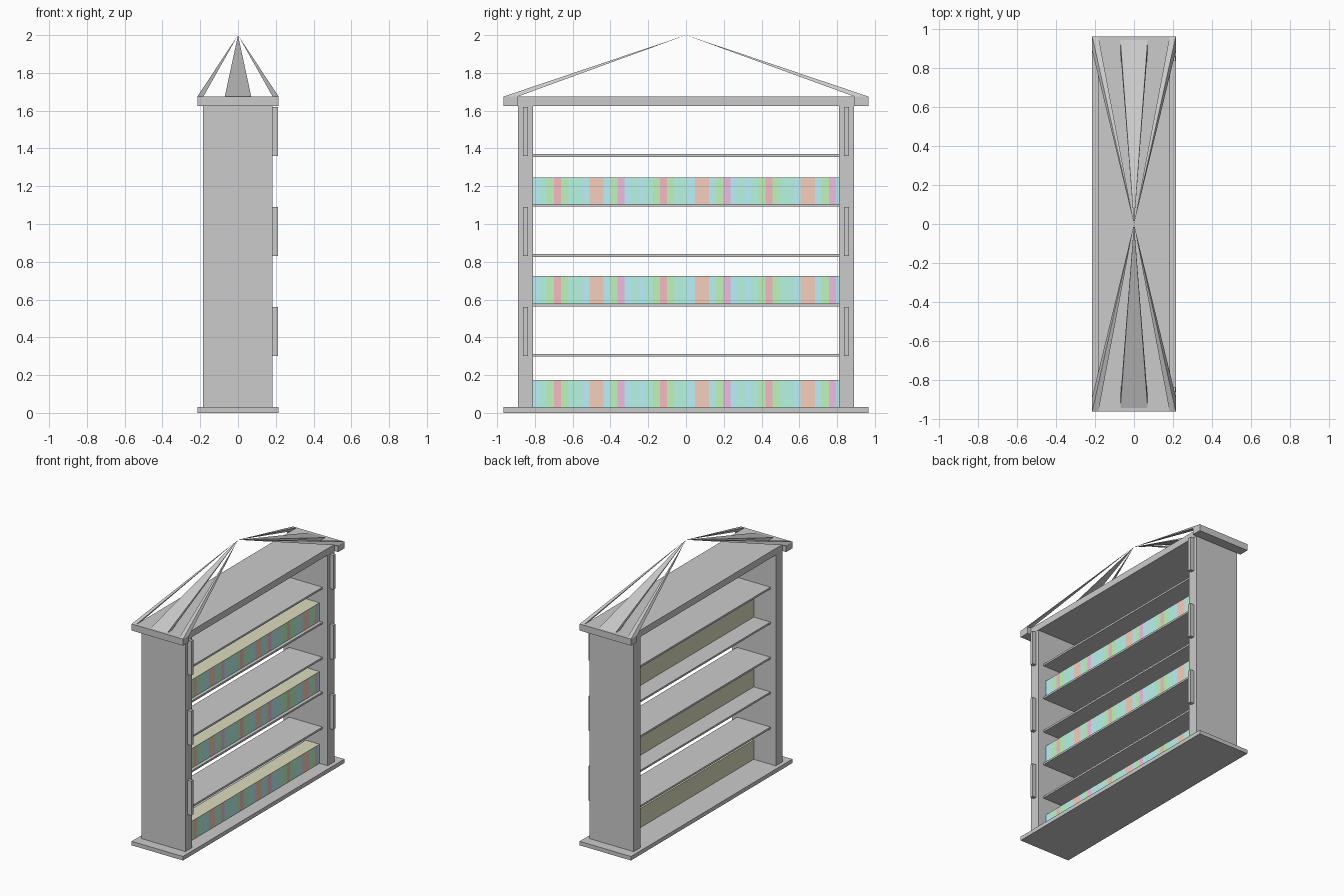
import bpy, bmesh
from mathutils import Vector

if "Cube" in bpy.data.objects:
    bpy.data.objects.remove(bpy.data.objects["Cube"])


def finish(name, bm):
    bmesh.ops.recalc_face_normals(bm, faces=bm.faces)
    mesh = bpy.data.meshes.new(name)
    bm.to_mesh(mesh)
    bm.free()
    obj = bpy.data.objects.new(name, mesh)
    bpy.context.collection.objects.link(obj)
    return obj


def box_bm(x0, x1, y0, y1, z0, z1):
    bm = bmesh.new()
    bmesh.ops.create_cube(bm, size=1)
    for v in bm.verts:
        v.co = Vector((x1 if v.co.x > 0 else x0,
                       y1 if v.co.y > 0 else y0,
                       z1 if v.co.z > 0 else z0))
    return bm


def box(name, *bounds):
    return finish(name, box_bm(*bounds))


def spike(name, x0, x1, y0, y1):
    # Thin pyramid leaning from the cornice to the central apex
    bm = bmesh.new()
    base = [bm.verts.new((x, y, 1.675)) for x, y in
            ((x0, y0), (x1, y0), (x1, y1), (x0, y1))]
    tip = bm.verts.new((0, 0, 2))
    bm.faces.new(base)
    for i in range(4):
        bm.faces.new((base[i], base[(i + 1) % 4], tip))
    return finish(name, bm)


def material(name, rgb):
    mat = bpy.data.materials.new(name)
    mat.diffuse_color = (*rgb, 1)
    mat.use_nodes = True
    mat.node_tree.nodes["Principled BSDF"].inputs["Base Color"].default_value = mat.diffuse_color
    return mat


# Base and top board
box("base", -0.215, 0.215, -0.965, 0.965, 0, 0.03)
box("top_board", -0.185, 0.185, -0.89, 0.89, 1.625, 1.675)

# Side panels, cornice ends, front strips and roof spikes at both ends
for s, end in ((-1, "left"), (1, "right")):
    ys = lambda a, b: sorted((s * a, s * b))
    box(f"side_panel_{end}", -0.185, 0.183, *ys(0.81, 0.89), 0.03, 1.625)
    box(f"cornice_{end}", -0.215, 0.215, *ys(0.89, 0.965), 1.625, 1.675)
    for i, z in enumerate((0.30, 0.83, 1.36)):
        box(f"front_strip_{end}_{i}", 0.183, 0.213, *ys(0.837, 0.863), z, z + 0.26)
    spike(f"roof_spike_{end}_middle", -0.07, 0.07, *ys(0.89, 0.945))
    spike(f"roof_spike_{end}_front", 0.183, 0.215, *ys(0.89, 0.965))
    spike(f"roof_spike_{end}_back", -0.215, -0.183, *ys(0.89, 0.965))

# Shelves
for i, z in enumerate((0.298, 0.564, 0.826, 1.092, 1.356)):
    box(f"shelf_{i}", -0.14, 0.14, -0.81, 0.81, z, z + 0.014)

# Book rows: one block, front split into coloured spines
palette = {
    "c": material("spine_cyan", (0.50, 0.88, 0.95)),
    "t": material("spine_teal", (0.48, 0.92, 0.76)),
    "g": material("spine_green", (0.52, 0.92, 0.48)),
    "r": material("spine_red", (0.92, 0.50, 0.54)),
    "o": material("spine_orange", (0.92, 0.62, 0.50)),
    "m": material("spine_magenta", (0.90, 0.50, 0.76)),
}
pages = material("pages", (0.72, 0.72, 0.52))
keys = list(palette)
pattern = "ctgrgttcoocgmct"
step = 0.0373
for i, (z0, z1) in enumerate(((0.03, 0.175), (0.578, 0.725), (1.106, 1.245))):
    bm = box_bm(0.0, 0.115, -0.81, 0.81, z0, z1)
    front = next(f for f in bm.faces if f.calc_center_median().x > 0.11)
    bmesh.ops.split_edges(bm, edges=list(front.edges))
    for k in range(1, 44):
        front = [f for f in bm.faces if f.calc_center_median().x > 0.11]
        geom = front + list({e for f in front for e in f.edges} |
                            {v for f in front for v in f.verts})
        bmesh.ops.bisect_plane(bm, geom=geom, plane_co=(0, -0.81 + k * step, 0),
                               plane_no=(0, 1, 0))
    for f in bm.faces:
        c = f.calc_center_median()
        if c.x > 0.11:
            k = int((c.y + 0.81) / step)
            f.material_index = 1 + keys.index(pattern[k % len(pattern)])
    bmesh.ops.remove_doubles(bm, verts=bm.verts, dist=1e-5)
    row = finish(f"book_row_{i}", bm)
    for mat in (pages, *palette.values()):
        row.data.materials.append(mat)
